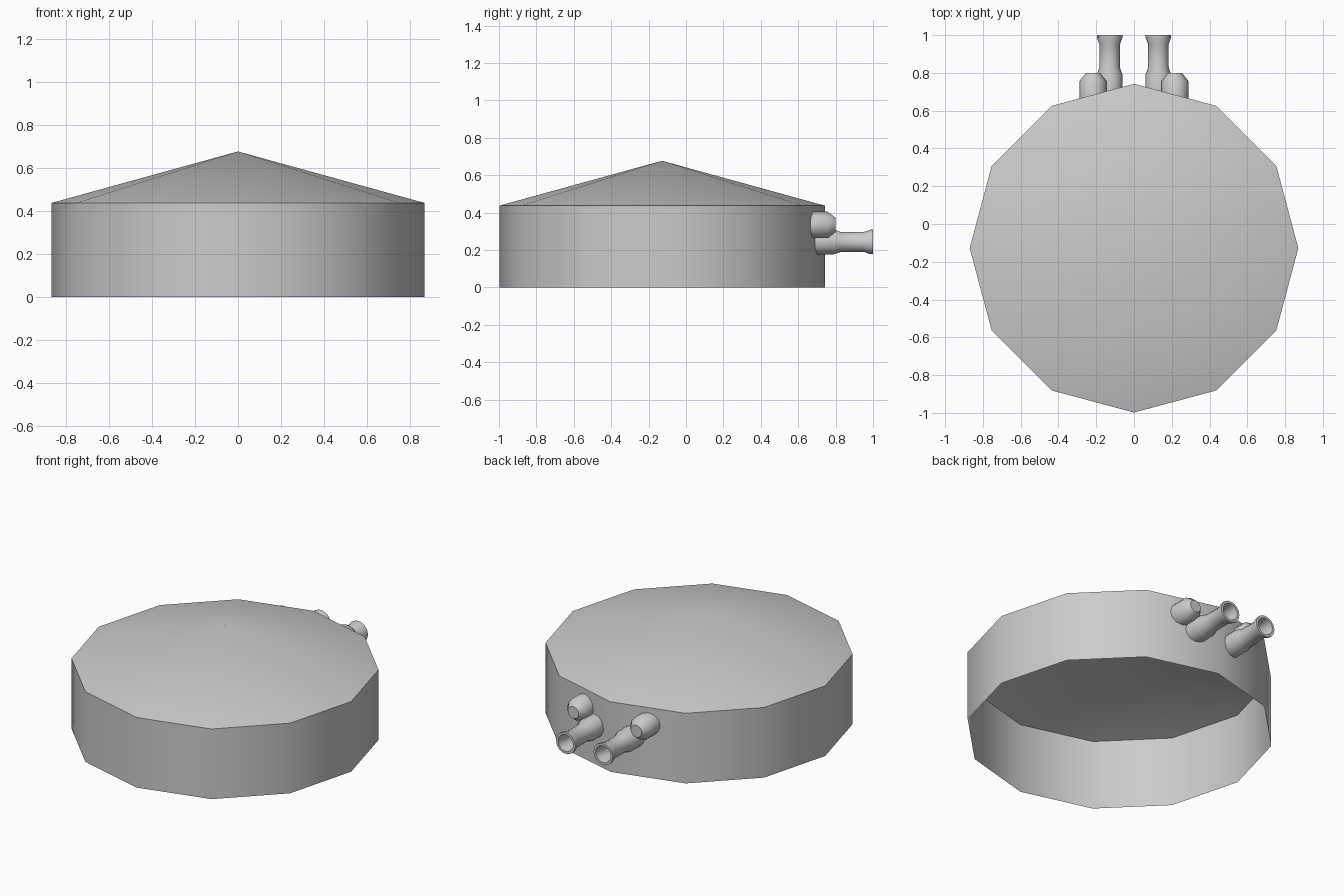
import bpy, bmesh
from math import sin, cos, pi, radians

if "Cube" in bpy.data.objects:
    bpy.data.objects.remove(bpy.data.objects["Cube"])


def lathe(name, profile, sides, to_point, smooth=40):
    """Revolve (radius, distance) points; radius 0 makes a single tip vertex."""
    bm = bmesh.new()
    rings = []
    for r, d in profile:
        if r == 0:
            rings.append([bm.verts.new(to_point(0, 0, d))])
        else:
            rings.append([bm.verts.new(to_point(r * cos(2 * pi * i / sides),
                                                r * sin(2 * pi * i / sides), d))
                          for i in range(sides)])
    for a, b in zip(rings, rings[1:]):
        for i in range(sides):
            j = (i + 1) % sides
            if len(b) == 1:
                bm.faces.new((a[i], a[j], b[0]))
            else:
                bm.faces.new((a[i], a[j], b[j], b[i]))
    me = bpy.data.meshes.new(name)
    bm.to_mesh(me)
    bm.free()
    ob = bpy.data.objects.new(name, me)
    bpy.context.collection.objects.link(ob)
    bpy.ops.object.select_all(action='DESELECT')
    ob.select_set(True)
    bpy.context.view_layer.objects.active = ob
    bpy.ops.object.shade_smooth_by_angle(angle=radians(smooth))
    return ob


# Twelve-sided drum shell, open underneath, with a shallow conical lid
CENTRE_Y = -0.128
vertical = lambda u, v, d: (u, CENTRE_Y + v, d)
lathe("drum_wall", [(0.87, 0.0), (0.87, 0.437)], 12, vertical)
lathe("cone_lid", [(0.87, 0.437), (0, 0.677)], 12, vertical, 20)

# Back fittings: a hollow flared hose pipe and a chamfered knob on each side
PIPE = [(0.068, 0.68), (0.068, 0.79), (0.054, 0.83), (0.054, 0.95),
        (0.067, 0.985), (0.067, 1.0), (0.052, 1.0), (0.042, 0.95),
        (0.042, 0.83), (0, 0.83)]
KNOB = [(0.071, 0.66), (0.071, 0.757), (0.038, 0.8), (0, 0.8)]

for side, label in ((-1, "left"), (1, "right")):
    # rings run so that their normals face outwards along +y
    lathe("hose_pipe_" + label, PIPE, 14,
          lambda u, v, d: (side * 0.129 - u, d, 0.243 + v))
    lathe("knob_" + label, KNOB, 12,
          lambda u, v, d: (side * 0.217 - u, d, 0.334 + v))
